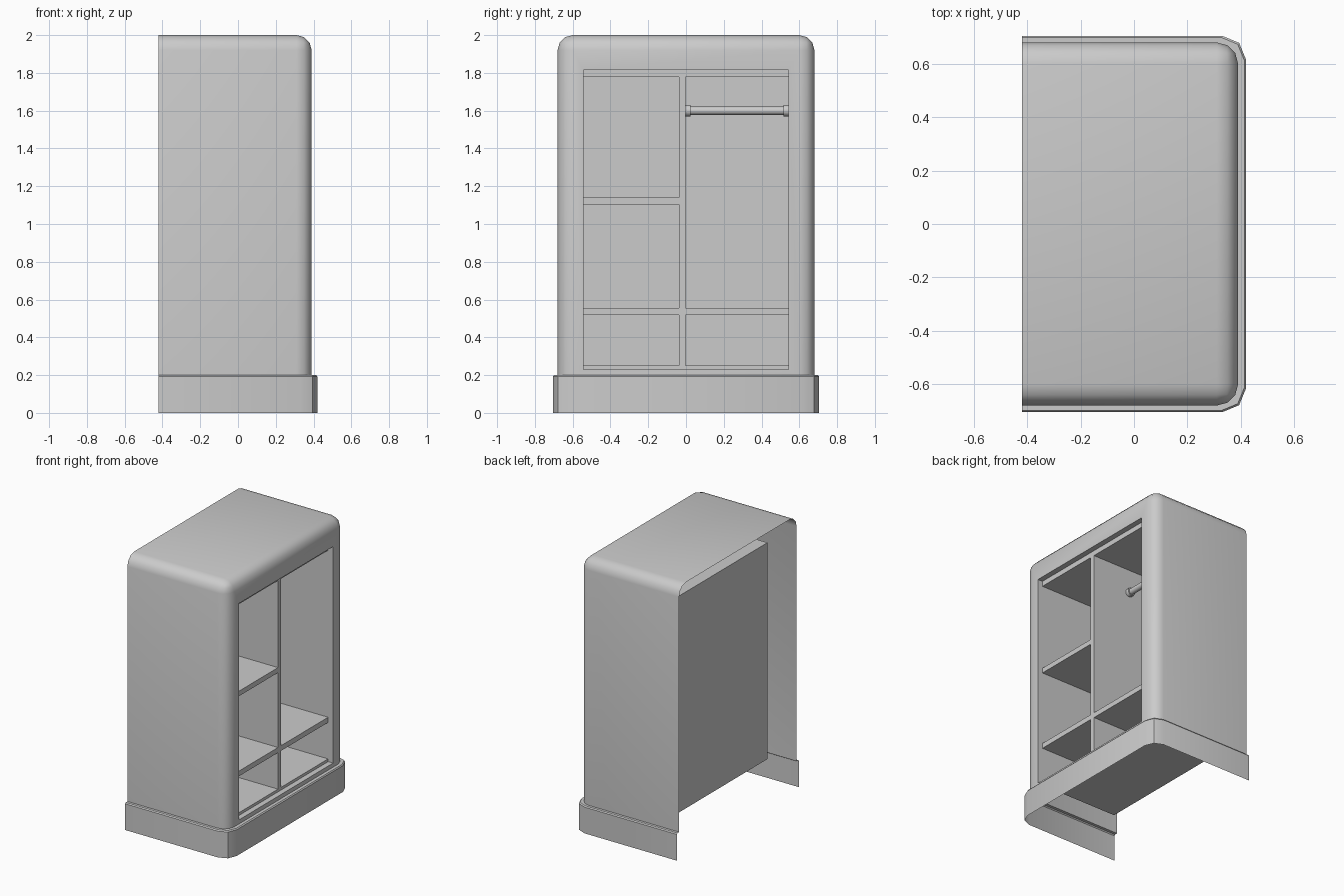
import bpy, bmesh, math
from mathutils import Vector

if "Cube" in bpy.data.objects:
    bpy.data.objects.remove(bpy.data.objects["Cube"])


def finish(name, bm, angle=None):
    mesh = bpy.data.meshes.new(name)
    bm.to_mesh(mesh)
    bm.free()
    obj = bpy.data.objects.new(name, mesh)
    bpy.context.collection.objects.link(obj)
    if angle:
        bpy.ops.object.select_all(action='DESELECT')
        bpy.context.view_layer.objects.active = obj
        obj.select_set(True)
        bpy.ops.object.shade_smooth_by_angle(angle=math.radians(angle))
    return obj


def box_bm(lo, hi):
    bm = bmesh.new()
    bmesh.ops.create_cube(bm, size=1)
    lo, hi = Vector(lo), Vector(hi)
    for v in bm.verts:
        v.co = Vector([(lo[i] + hi[i]) / 2 + v.co[i] * (hi[i] - lo[i]) for i in range(3)])
    return bm


def board(name, y0, y1, z0, z1):
    return finish(name, box_bm((BACK, y0, z0), (SHELF_FRONT, y1, z1)))


REAR, FRONT, BACK, SHELF_FRONT = -0.42, 0.39, -0.28, 0.35
HALF, OPEN_Y = 0.68, 0.543
LOW, HIGH = 0.23, 1.815

# Rounded cabinet shell, open at the rear and underneath
bm = box_bm((REAR, -HALF, 0.2), (FRONT, HALF, 2.0))


def is_round(e):
    a, b = e.verts[0].co, e.verts[1].co
    m = (a + b) / 2
    top, front, side = m.z > 1.99, m.x > FRONT - 0.01, abs(m.y) > HALF - 0.01
    return (top and front) or (top and side) or (front and side)


bmesh.ops.bevel(bm, geom=[e for e in bm.edges if is_round(e)], offset=0.08,
                segments=3, profile=0.5, affect='EDGES')
bm.normal_update()
open_faces = [f for f in bm.faces if f.normal.x < -0.9 or f.normal.z < -0.9]
bmesh.ops.delete(bm, geom=open_faces, context='FACES')

# Front opening, drawn back to form the inner compartment
face = max((f for f in bm.faces if f.normal.x > 0.99), key=lambda f: f.calc_area())
bmesh.ops.inset_individual(bm, faces=[face], thickness=0.02)
for v in face.verts:
    v.co = (FRONT, math.copysign(OPEN_Y, v.co.y), HIGH if v.co.z > 1 else LOW)
inner = bmesh.ops.extrude_discrete_faces(bm, faces=[face])['faces'][0]
for v in inner.verts:
    v.co.x = BACK
finish("cabinet_shell", bm, 40)


# Plinth skirt around three sides, with a narrow top ledge
def outline(front, half, r, z, segs=2):
    side = [(REAR, half)] + [
        (front - r + r * math.sin(t), half - r + r * math.cos(t))
        for t in (math.pi / 2 * i / segs for i in range(segs + 1))]
    return [(x, y, z) for x, y in side] + [(x, -y, z) for x, y in reversed(side)]


bm = bmesh.new()
rings = [[bm.verts.new(p) for p in outline(*args)] for args in (
    (0.42, 0.705, 0.09, 0), (0.42, 0.705, 0.09, 0.192),
    (0.414, 0.699, 0.088, 0.2), (FRONT - 0.002, HALF - 0.002, 0.08, 0.2))]
for a, b in zip(rings, rings[1:]):
    for i in range(len(a) - 1):
        bm.faces.new((a[i + 1], a[i], b[i], b[i + 1]))
bmesh.ops.recalc_face_normals(bm, faces=bm.faces)
# outward normals on the front of the skirt
bm.normal_update()
if max(bm.faces, key=lambda f: f.calc_center_median().x).normal.x < 0:
    bmesh.ops.reverse_faces(bm, faces=bm.faces)
finish("plinth_skirt", bm, 30)

# Floor, ceiling, divider and shelves
board("floor_board", -OPEN_Y, OPEN_Y, LOW, 0.25)
board("ceiling_board", -OPEN_Y, OPEN_Y, 1.777, HIGH)
board("divider", -0.037, -0.003, 0.25, 1.777)
board("upper_left_shelf", -OPEN_Y, -0.037, 1.103, 1.14)
board("lower_left_shelf", -OPEN_Y, -0.037, 0.517, 0.555)
board("lower_right_shelf", -0.003, OPEN_Y, 0.517, 0.555)


# Hanging rail with end flanges
def cylinder_y(name, y0, y1, radius):
    bpy.ops.mesh.primitive_cylinder_add(
        vertices=16, radius=radius, depth=y1 - y0,
        location=(0.04, (y0 + y1) / 2, 1.6), rotation=(math.pi / 2, 0, 0))
    bpy.context.object.name = name
    bpy.ops.object.shade_smooth_by_angle(angle=math.radians(40))


cylinder_y("hanging_rail", 0.0, 0.54, 0.022)
cylinder_y("rail_flange_inner", -0.003, 0.024, 0.03)
cylinder_y("rail_flange_outer", 0.515, OPEN_Y, 0.03)
